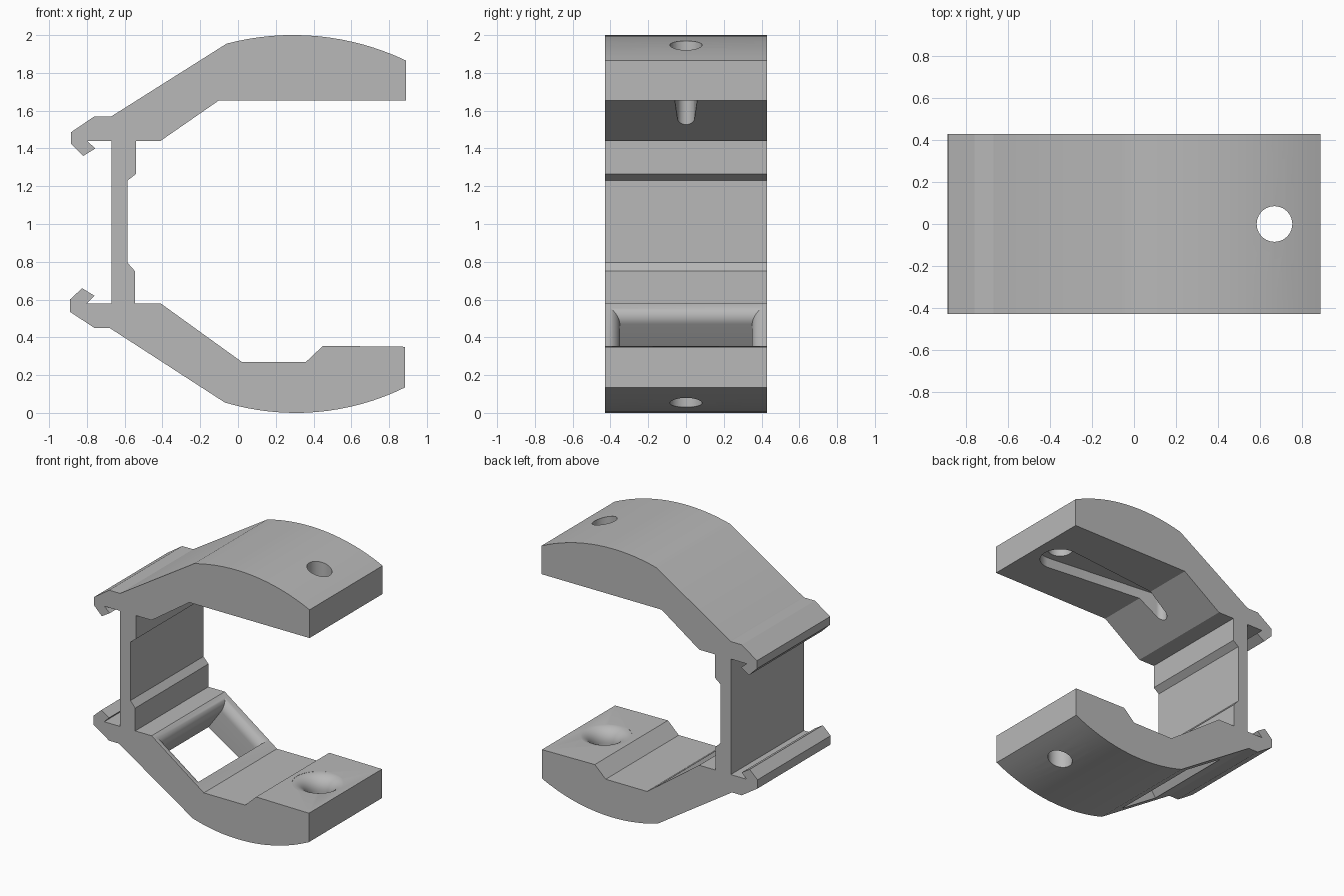
import bpy, bmesh
from math import sin, cos, pi, atan2, hypot
from mathutils import Vector

old = bpy.data.objects.get("Cube")
if old:
    bpy.data.objects.remove(old, do_unlink=True)

HALF = 0.43          # half width of the clamp
HOLE_X = 0.67        # screw hole position

grey = bpy.data.materials.new("plain grey")
grey.use_nodes = True
grey.diffuse_color = (0.48, 0.48, 0.48, 1)
grey.node_tree.nodes["Principled BSDF"].inputs["Base Color"].default_value = grey.diffuse_color


def loft(name, rings):
    """Closed solid through rings of equal point count."""
    bm = bmesh.new()
    loops = [[bm.verts.new(p) for p in ring] for ring in rings]
    n = len(loops[0])
    for a, b in zip(loops, loops[1:]):
        for i in range(n):
            j = (i + 1) % n
            bm.faces.new((a[i], a[j], b[j], b[i]))
    bm.faces.new(loops[0][::-1])
    bm.faces.new(loops[-1])
    bmesh.ops.recalc_face_normals(bm, faces=bm.faces)
    mesh = bpy.data.meshes.new(name)
    bm.to_mesh(mesh)
    bm.free()
    obj = bpy.data.objects.new(name, mesh)
    bpy.context.collection.objects.link(obj)
    return obj


def arc(p, q, r, steps=16):
    """Points on the circle through p, q and r, from p to r."""
    (ax, ay), (bx, by), (cx, cy) = p, q, r
    d = 2 * (ax * (by - cy) + bx * (cy - ay) + cx * (ay - by))
    a2, b2, c2 = ax * ax + ay * ay, bx * bx + by * by, cx * cx + cy * cy
    ox = (a2 * (by - cy) + b2 * (cy - ay) + c2 * (ay - by)) / d
    oy = (a2 * (cx - bx) + b2 * (ax - cx) + c2 * (bx - ax)) / d
    rad = hypot(ax - ox, ay - oy)
    t0, t1 = atan2(ay - oy, ax - ox), atan2(cy - oy, cx - ox)
    return [(ox + rad * cos(t0 + (t1 - t0) * i / steps),
             oy + rad * sin(t0 + (t1 - t0) * i / steps)) for i in range(steps + 1)]


def circle(r, z, n=40):
    return [(HOLE_X + r * cos(2 * pi * i / n), r * sin(2 * pi * i / n), z) for i in range(n)]


def flare(r, steps=9):
    """Sideways offset and depth of a rounded rim."""
    angles = [pi / 2 * i / steps for i in range(steps + 1)]
    return [(r * (1 - cos(t)), -r * (1 - sin(t))) for t in angles]


# clamp body: C-shaped side profile with two rear hooks
upper_hook = [(-.67, 1.57), (-.76, 1.57), (-.885, 1.485), (-.885, 1.425), (-.82, 1.36),
              (-.755, 1.40), (-.80, 1.44), (-.67, 1.44)]
lower_hook = [(-.67, .58), (-.80, .58), (-.76, .62), (-.825, .66), (-.89, .60),
              (-.89, .535), (-.76, .45), (-.68, .45)]
inside = [(.885, .35), (.45, .355), (.36, .27), (.02, .27), (-.41, .58), (-.545, .58),
          (-.545, .75), (-.585, .795), (-.585, 1.23), (-.54, 1.265), (-.54, 1.44),
          (-.41, 1.44), (-.10, 1.655), (.89, 1.655)]
profile = (arc((.89, 1.865), (.32, 2.0), (-.06, 1.955)) + upper_hook + lower_hook
           + arc((-.07, .055), (.32, 0), (.885, .135)) + inside)
body = loft("clamp_body", [[(x, y, z) for x, z in profile] for y in (-HALF, HALF)])
body.data.materials.append(grey)

# screw hole through both arms, with a flared seat in the lower lip
rim = [circle(.085 + off, .353 + dz) for off, dz in flare(.1)]
seat = loft("seat_cutter", [circle(.085, -.2)] + rim + [circle(.185, .5)])
bore = loft("bore_cutter", [circle(.085, 1.4), circle(.085, 2.2)])

# tapered keyhole slot under the upper arm
TIP_X, TIP_R, END_R, N = -.24, .045, .14, 16
outline = [(HOLE_X + END_R * cos(t), END_R * sin(t))
           for t in (-pi / 2 + pi * i / N for i in range(N + 1))]
outline += [(TIP_X + TIP_R * cos(t), TIP_R * sin(t))
            for t in (pi / 2 + pi * i / N for i in range(N + 1))]
slot = loft("slot_cutter", [[(x, y, z) for x, y in outline] for z in (1.45, 1.73)])

# window in the lower sloping wall, rounded on its top and side rims
start = Vector((-.41, 0, .58))
along = (Vector((.02, 0, .27)) - start).normalized()
normal = Vector((-along.z, 0, along.x))


def window_ring(off, depth):
    corners = [(.085 - off, -1), (.445, -1), (.445, 1), (.085 - off, 1)]
    return [start + along * s + normal * depth + Vector((0, side * (.35 + off), 0))
            for s, side in corners]


window = loft("window_cutter", [window_ring(0, -.4)]
              + [window_ring(o, d) for o, d in flare(.075)] + [window_ring(.075, .1)])

# cut all openings
bpy.context.view_layer.objects.active = body
for cutter in (seat, slot, bore, window):
    cutter.hide_render = True
    mod = body.modifiers.new(cutter.name, "BOOLEAN")
    mod.operation = "DIFFERENCE"
    mod.solver = "EXACT"
    mod.object = cutter
    bpy.ops.object.modifier_apply(modifier=mod.name)
    bpy.data.objects.remove(cutter, do_unlink=True)

bpy.ops.object.select_all(action="DESELECT")
body.select_set(True)
bpy.ops.object.shade_smooth_by_angle(angle=pi / 7)
